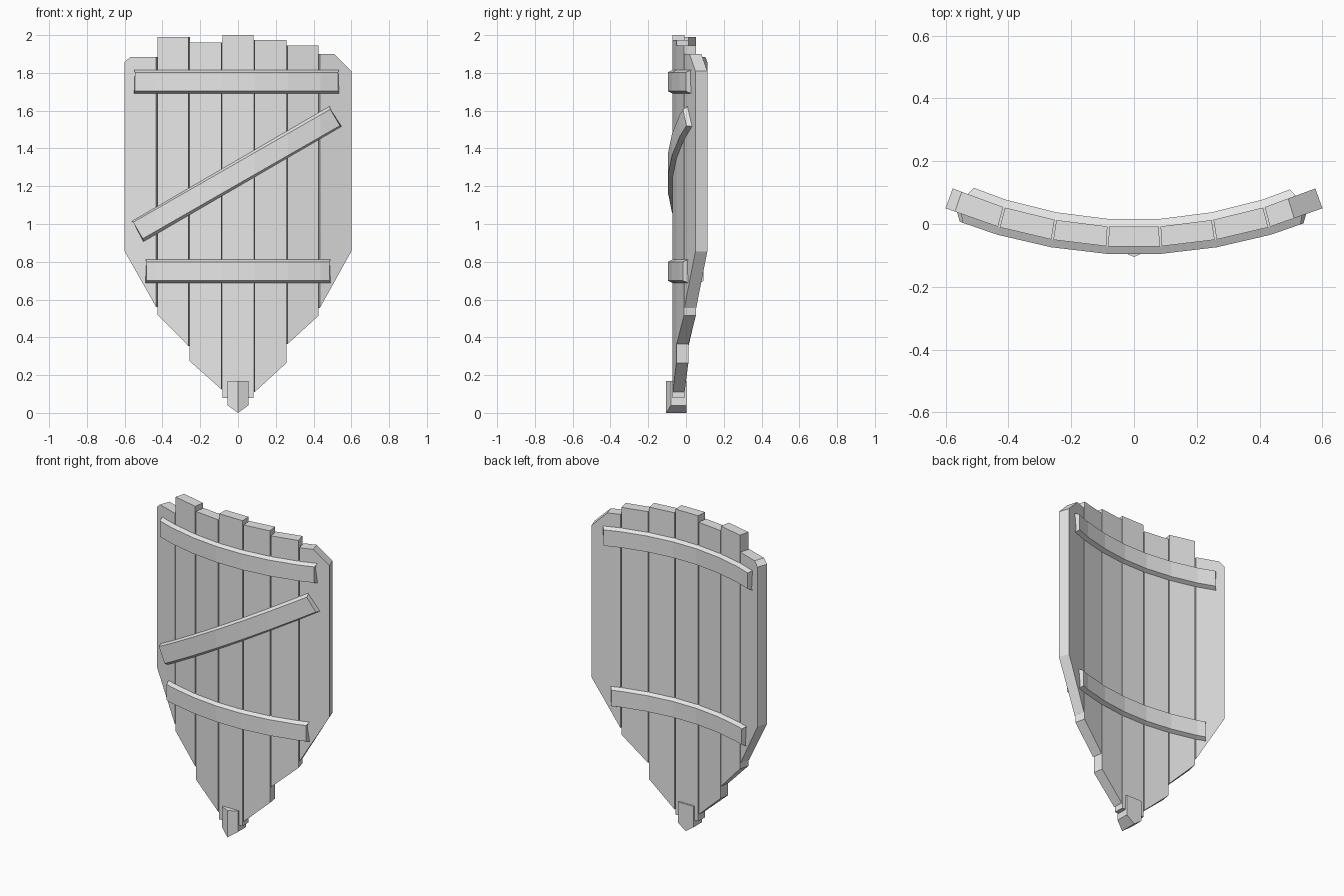
import bpy
import bmesh
from mathutils import Vector

cube = bpy.data.objects.get("Cube")
if cube:
    bpy.data.objects.remove(cube, do_unlink=True)

grey = bpy.data.materials.new("plain_grey")
grey.use_nodes = True
grey.diffuse_color = (0.8, 0.8, 0.8, 1)
grey.node_tree.nodes["Principled BSDF"].inputs["Base Color"].default_value = (0.8, 0.8, 0.8, 1)

# Curved front surface of the shield: straight between the plank seams
SEAMS = [-0.43, -0.26, -0.085, 0.085, 0.26, 0.43]
CURVE = [(0, -0.071), (0.085, -0.071), (0.26, -0.05), (0.43, -0.01), (0.6, 0.05)]
THICK = 0.063


def surface(x, z, depth):
    """Point at a depth behind the curved front surface."""
    ax = abs(x)
    for (x0, y0), (x1, y1) in zip(CURVE, CURVE[1:]):
        if ax <= x1 + 1e-6 or x1 == CURVE[-1][0]:
            y = y0 + (y1 - y0) * (ax - x0) / (x1 - x0)
            break
    return Vector((x * (1 - 0.6 * depth), y + depth, z))


def loft(name, rings):
    """Closed solid through a list of rings with equal point counts."""
    bm = bmesh.new()
    loops = [[bm.verts.new(p) for p in ring] for ring in rings]
    n = len(loops[0])
    for a, b in zip(loops, loops[1:]):
        for i in range(n):
            j = (i + 1) % n
            bm.faces.new((a[i], a[j], b[j], b[i]))
    bm.faces.new(loops[0])
    bm.faces.new(loops[-1])
    bmesh.ops.recalc_face_normals(bm, faces=bm.faces[:])
    mesh = bpy.data.meshes.new(name)
    bm.to_mesh(mesh)
    bm.free()
    mesh.materials.append(grey)
    obj = bpy.data.objects.new(name, mesh)
    bpy.context.collection.objects.link(obj)
    return obj


# Planks: bottom height at left edge, at right edge, top height
PLANKS = [(0.855, 0.56, 1.885), (0.52, 0.355, 1.99), (0.275, 0.125, 1.96),
          (0.08, 0.08, 2.0), (0.11, 0.265, 1.975), (0.365, 0.515, 1.945),
          (0.555, 0.855, 1.9)]
edges = [-0.6] + SEAMS + [0.6]
GAP = 0.003
for i, (low_a, low_b, top) in enumerate(PLANKS):
    a = edges[i] + (GAP if i > 0 else 0)
    b = edges[i + 1] - (GAP if i < 6 else 0)
    outline = [(a, low_a), (b, low_b)]
    # Outer planks have a clipped top corner
    outline += [(b, top - 0.09), (b - 0.09, top)] if i == 6 else [(b, top)]
    outline += [(a + 0.03, top), (a, top - 0.028)] if i == 0 else [(a, top)]
    loft(f"plank_{i + 1}", [[surface(x, z, d) for x, z in outline] for d in (0, THICK)])


def band(name, start, end, through):
    """Bevelled strip that follows the curve, optionally showing at the back."""
    start, end = Vector(start), Vector(end)
    length = (end - start).length
    u = (end - start) / length
    v = Vector((-u.y, u.x))
    half, bevel, rise = 0.062, 0.012, 0.024
    # Cross-section: offset across, depth, inset of the ends
    inner = half - bevel
    section = [(-inner, -rise, bevel), (inner, -rise, bevel), (half, 0, 0)]
    if through:
        section += [(half, THICK, 0), (inner, THICK + rise, bevel),
                    (-inner, THICK + rise, bevel), (-half, THICK, 0)]
    else:
        section += [(half, 0.02, 0), (-half, 0.02, 0)]
    section.append((-half, 0, 0))
    rows = []
    for off, depth, inset in section:
        base = start + v * off
        steps = [inset] + [(s - base.x) / u.x for s in SEAMS] + [length - inset]
        row = []
        for s in steps:
            p = base + u * s
            row.append(surface(p.x, p.y, depth))
        rows.append(row)
    return loft(name, list(zip(*rows)))


# Cross bands wrap through the planks, the brace sits on the front only
band("upper_band", (-0.55, 1.753), (0.535, 1.753), True)
band("lower_band", (-0.49, 0.75), (0.49, 0.75), True)
band("diagonal_brace", (-0.532, 0.96), (0.517, 1.57), False)

# Pointed cap at the foot, with a ridge down its front
W = 0.055
columns = []
for x, y, low in [(-W, -0.08, 0.04), (0, -0.105, 0), (W, -0.08, 0.04)]:
    columns.append([(x, y, low), (x, y, 0.17), (x, 0.002, 0.17), (x, 0.002, low)])
loft("tip_cap", columns)
